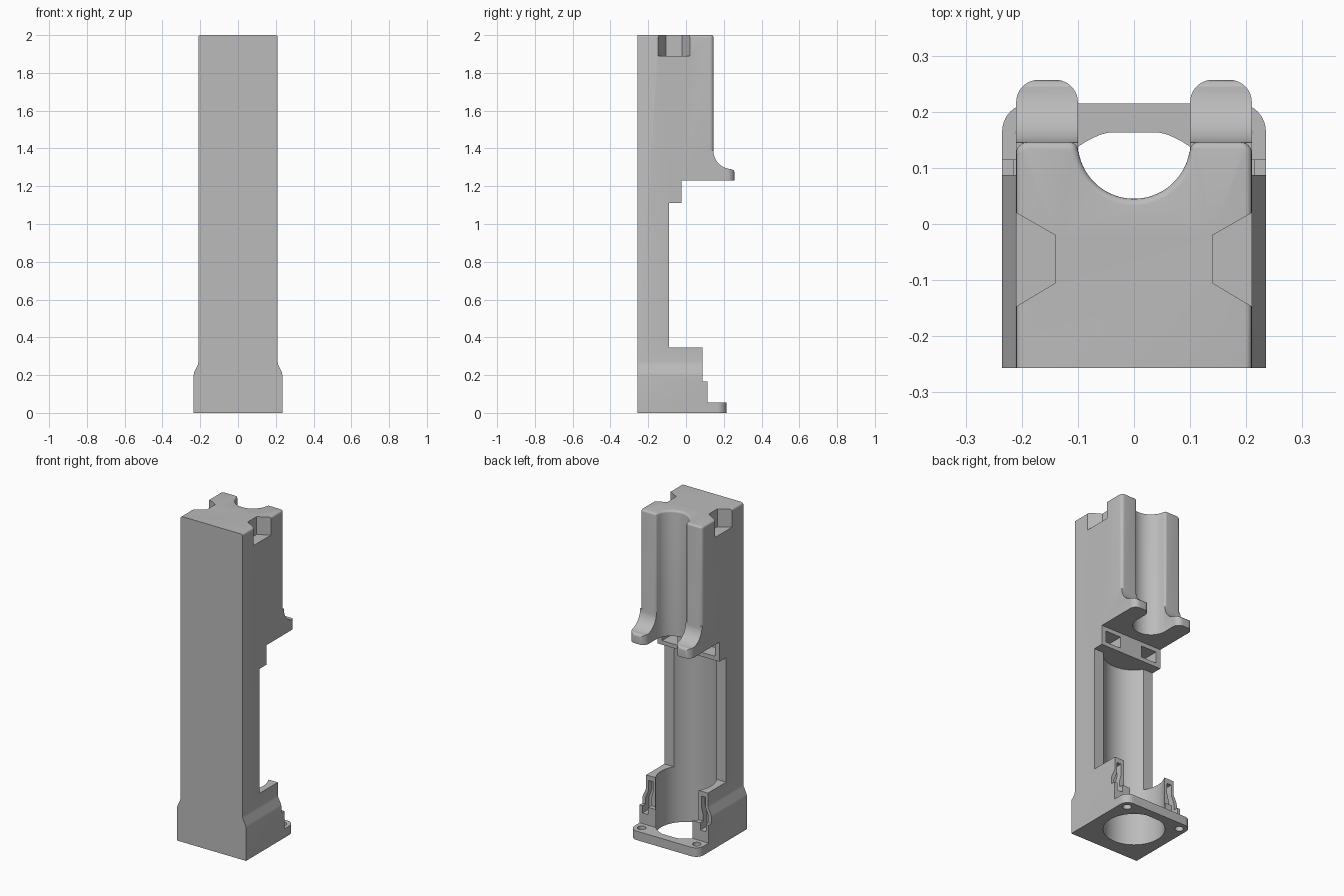
import bpy
import bmesh
from math import cos, sin, radians

old = bpy.data.objects.get("Cube")
if old:
    bpy.data.objects.remove(old, do_unlink=True)

FRONT = -0.257   # flat front face
HALF = 0.21      # half width of the column
FOOT = 0.235     # half width of the foot

grey = bpy.data.materials.new("plain grey")
grey.use_nodes = True
GREY = (0.5, 0.5, 0.5, 1)
grey.diffuse_color = GREY
grey.node_tree.nodes["Principled BSDF"].inputs["Base Color"].default_value = GREY


def arc(cx, cy, r, start, end, n=10):
    steps = [radians(start + (end - start) * i / n) for i in range(n + 1)]
    return [(cx + r * cos(a), cy + r * sin(a)) for a in steps]


def mirrored(half):
    """Close a half outline across the x = 0 line."""
    return half + [(-x, y) for x, y in reversed(half) if abs(x) > 1e-5]


def prism(name, outline, axis, low, high):
    """Extrude a 2D outline along the given axis."""
    place = {"x": lambda p, d: (d, p[0], p[1]),
             "y": lambda p, d: (p[0], d, p[1]),
             "z": lambda p, d: (p[0], p[1], d)}[axis]
    bm = bmesh.new()
    a = [bm.verts.new(place(p, low)) for p in outline]
    b = [bm.verts.new(place(p, high)) for p in outline]
    bm.faces.new(a)
    bm.faces.new(b)
    for i in range(len(a)):
        j = (i + 1) % len(a)
        bm.faces.new((a[i], a[j], b[j], b[i]))
    bmesh.ops.recalc_face_normals(bm, faces=bm.faces)
    mesh = bpy.data.meshes.new(name)
    bm.to_mesh(mesh)
    bm.free()
    mesh.materials.append(grey)
    obj = bpy.data.objects.new(name, mesh)
    bpy.context.collection.objects.link(obj)
    return obj


def combine(target, tool, operation):
    """Apply a boolean and remove the tool."""
    mod = target.modifiers.new("combine", "BOOLEAN")
    mod.operation = operation
    mod.solver = "EXACT"
    mod.object = tool
    bpy.context.view_layer.objects.active = target
    bpy.ops.object.modifier_apply(modifier=mod.name)
    bpy.data.objects.remove(tool, do_unlink=True)


# Lower column: stepped side profile, flared foot
side = [(FRONT, 0), (0.115, 0), (0.115, 0.165), (0.087, 0.165), (0.087, 0.345),
        (-0.09, 0.345), (-0.09, 1.11), (-0.025, 1.11), (-0.025, 1.5), (FRONT, 1.5)]
flare = [(FOOT, -0.1), (FOOT, 0.2), (0.232, 0.215), (0.213, 0.255), (HALF, 0.27), (HALF, 1.6)]
housing = prism("housing", side, "x", -0.4, 0.4)
combine(housing, prism("flare", mirrored(flare), "y", -0.5, 0.5), "INTERSECT")

# Mounting flange with rounded corners
plate = [(FOOT, -0.15)] + arc(FOOT - 0.05, 0.165, 0.05, 0, 90)
combine(housing, prism("flange", mirrored(plate), "z", 0, 0.055), "UNION")

# Upper block with an open round channel at the back
plan = ([(HALF, FRONT)] + arc(0.19, 0.126, 0.02, 0, 90, 6) + arc(0.115, 0.131, 0.015, 90, 180, 6)
        + arc(0, 0.145, 0.1, -10, -90, 24))
upper = prism("upper_block", mirrored(plan), "z", 1.23, 2)
bm = bmesh.new()
bm.from_mesh(upper.data)
rim = [e for e in bm.edges if all(v.co.z > 1.99 for v in e.verts)
       and not all(v.co.y < FRONT + 0.01 for v in e.verts)]
bmesh.ops.bevel(bm, geom=rim, offset=0.012, segments=4, profile=0.5,
                affect="EDGES", clamp_overlap=False)
bm.to_mesh(upper.data)
bm.free()
combine(housing, upper, "UNION")

# Two curved feet that sweep out from the upper block
sweep = ([(0.1, 1.23)] + arc(0.237, 1.27, 0.02, 0, 90, 5)
         + arc(0.245, 1.39, 0.1, 270, 180, 12) + [(0.1, 1.39)])
sweep.insert(1, (0.257, 1.23))
for s in (-1, 1):
    toe = prism("toe", sweep, "x", -0.3, 0.3)
    tongue = [(0.1, 0), (HALF, 0)] + arc(0.17, 0.217, 0.04, 0, 90) + arc(0.14, 0.217, 0.04, 90, 180)
    tongue = [(s * x, y) for x, y in tongue]
    combine(toe, prism("tongue", tongue, "z", 1.1, 1.6), "INTERSECT")
    combine(housing, toe, "UNION")

# Long round bore, flattened toward the back
bore = [(x, min(y, 0.163)) for x, y in arc(0, 0, 0.17, 0, 360, 72)[:-1]]
combine(housing, prism("bore", bore, "z", -0.1, 1.11), "DIFFERENCE")

# Paired details: top notches, bracket sockets, post slots and screw holes
notch = [(0.3, -0.147), (HALF, -0.147), (0.14, -0.105), (0.14, -0.02), (HALF, 0.02), (0.3, 0.02)]
socket = [(0.075, 1.135), (0.18, 1.135), (0.18, 1.205), (0.075, 1.205)]
slot = [(0.178, 0.12), (0.215, 0.12), (0.215, 0.2), (0.195, 0.25), (0.195, 0.315),
        (0.165, 0.315), (0.165, 0.25), (0.178, 0.2)]
screw = arc(0.187, 0.163, 0.024, 0, 360, 24)[:-1]
cuts = [("notch", notch, "z", 1.89, 2.1), ("socket", socket, "y", -0.12, 0.05),
        ("slot", slot, "y", 0.05, 0.2), ("screw_hole", screw, "z", -0.1, 0.1)]
for name, outline, axis, low, high in cuts:
    for s in (-1, 1):
        tool = prism(name, [(s * x, y) for x, y in outline], axis, low, high)
        combine(housing, tool, "DIFFERENCE")

# Clean flat regions and shade
bm = bmesh.new()
bm.from_mesh(housing.data)
bmesh.ops.remove_doubles(bm, verts=bm.verts, dist=0.0002)
bmesh.ops.dissolve_limit(bm, angle_limit=radians(0.5), verts=bm.verts, edges=bm.edges)
bm.to_mesh(housing.data)
bm.free()
bpy.ops.object.select_all(action="DESELECT")
housing.select_set(True)
bpy.context.view_layer.objects.active = housing
bpy.ops.object.shade_smooth_by_angle(angle=radians(30))
